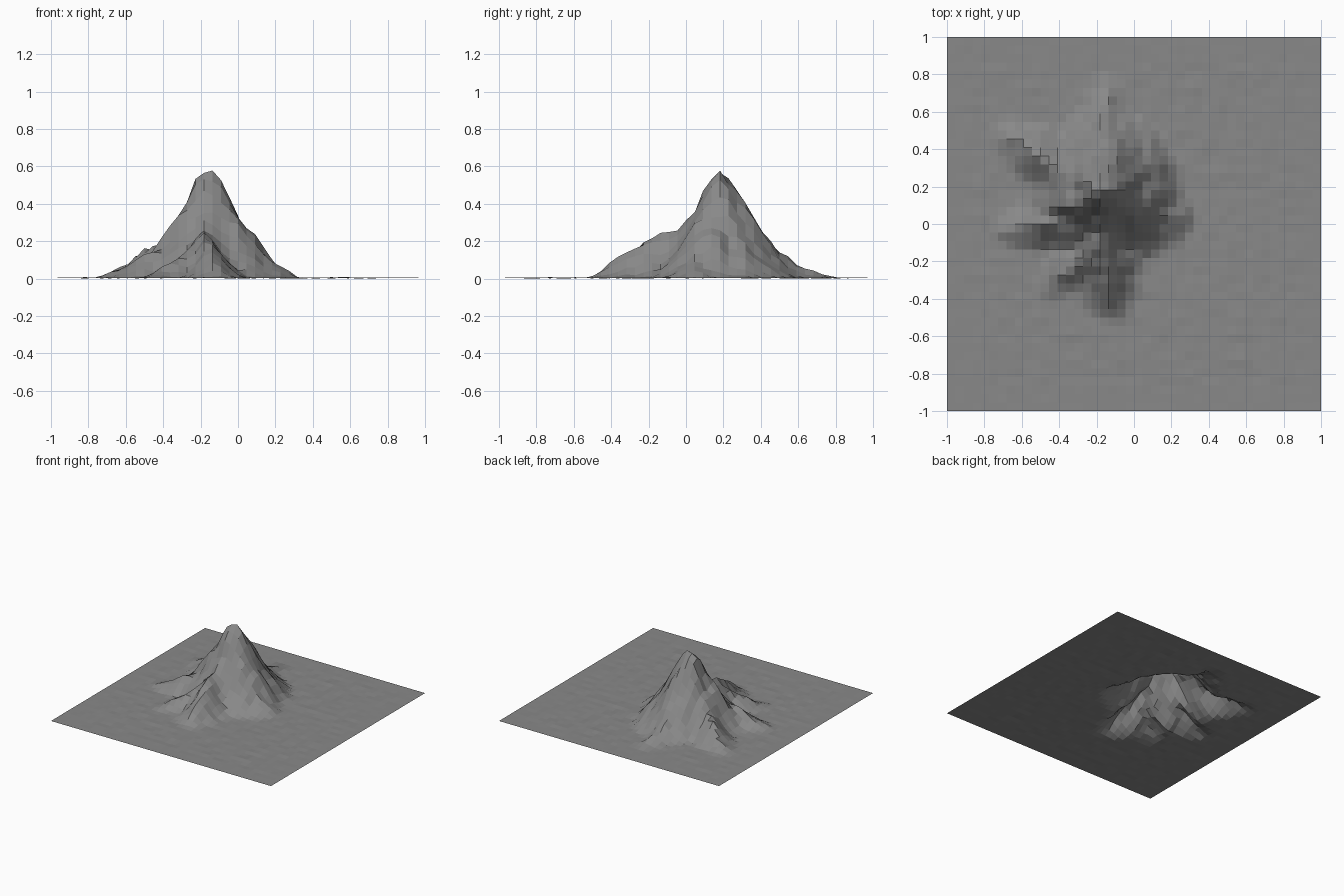
import bpy, bmesh, math
from mathutils import Vector, noise

cube = bpy.data.objects.get("Cube")
if cube:
    bpy.data.objects.remove(cube)

rock = bpy.data.materials.new("grey rock")
rock.use_nodes = True
rock.diffuse_color = (0.25, 0.25, 0.25, 1)
rock.node_tree.nodes["Principled BSDF"].inputs["Base Color"].default_value = (0.25, 0.25, 0.25, 1)

# Crest lines as (x, y, height), each falling away from the summit
RIDGES = [
    [(-.18, .16, .57), (-.14, .18, .58), (-.05, .13, .44), (.05, .08, .23), (.19, .03, .09), (.32, 0, 0)],
    [(-.2, .12, .55), (-.19, .04, .36), (-.18, -.02, .28), (-.16, -.18, .23), (-.14, -.3, .15), (-.1, -.52, 0)],
    [(-.18, .22, .57), (-.14, .27, .48), (-.15, .34, .23), (-.17, .5, .16), (-.16, .6, .07), (-.12, .8, 0)],
    [(-.23, .18, .54), (-.32, .22, .3), (-.42, .3, .2), (-.52, .38, .15), (-.62, .45, .06), (-.76, .5, 0)],
    [(-.25, .12, .4), (-.36, .06, .22), (-.5, .0, .13), (-.6, -.02, .07), (-.75, -.03, 0)],
    [(-.18, -.08, .24), (-.3, -.2, .13), (-.42, -.3, .05), (-.5, -.38, 0)],
]


def ridge_height(p, ridge):
    """Height of a crest line's flank at point p."""
    best = 0
    for a, b in zip(ridge, ridge[1:]):
        a, b = Vector(a), Vector(b)
        d = (b - a).xy
        t = min(1, max(0, (p - a.xy).dot(d) / d.length_squared))
        crest = a.lerp(b, t)
        away = (p - crest.xy).length / (0.09 + 0.55 * crest.z)
        best = max(best, crest.z * max(0, 1 - away) ** 1.35)
    return best


def height(x, y):
    # Shift the lookup point a little so that gullies wander
    wobble = noise.noise_vector(Vector((x * 9, y * 9, 3)))
    p = Vector((x, y)) + wobble.xy * 0.025
    h = max(ridge_height(p, r) for r in RIDGES)
    rough = noise.noise(Vector((x * 14, y * 14, 7)))
    edge = min(1, (1 - max(abs(x), abs(y))) * 5)
    ground = 0.006 + 0.005 * edge * noise.noise(Vector((x * 13, y * 13, 1)))
    return max(0, ground + h * (1 + 0.22 * rough * (1 - h / 0.6)))


# Terrain sheet
bm = bmesh.new()
bmesh.ops.create_grid(bm, x_segments=44, y_segments=44, size=1)
for v in bm.verts:
    v.co.z = height(v.co.x, v.co.y)
low = min(v.co.z for v in bm.verts)
for v in bm.verts:
    v.co.z -= low
mesh = bpy.data.meshes.new("mountain_terrain")
bm.to_mesh(mesh)
bm.free()
mesh.materials.append(rock)
terrain = bpy.data.objects.new("mountain_terrain", mesh)
bpy.context.collection.objects.link(terrain)
